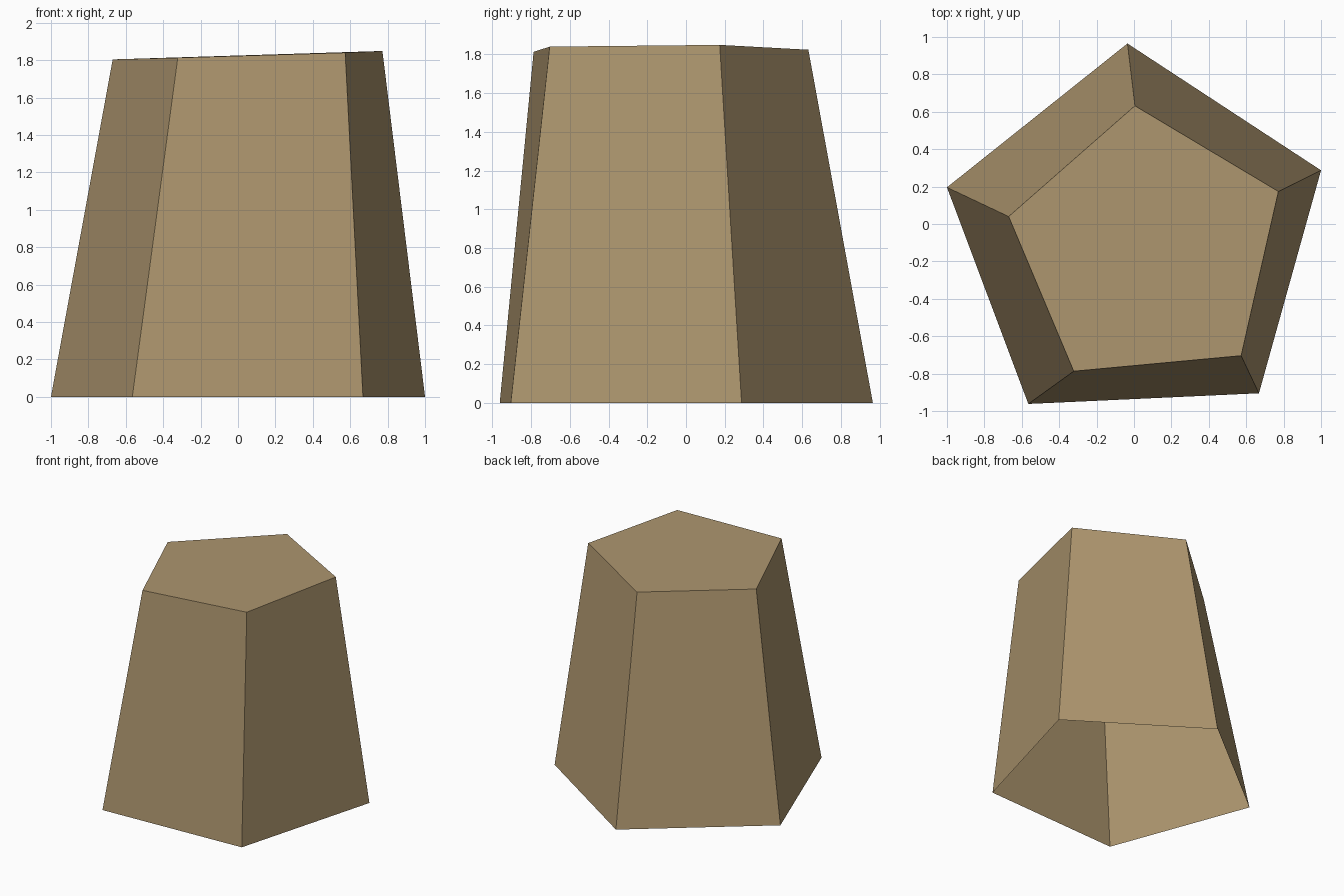
import bpy, bmesh

if "Cube" in bpy.data.objects:
    bpy.data.objects.remove(bpy.data.objects["Cube"])

# One flat tan colour
tan = bpy.data.materials.new("warm tan")
tan.diffuse_color = (0.42, 0.305, 0.158, 1)
tan.use_nodes = True
tan.node_tree.nodes["Principled BSDF"].inputs["Base Color"].default_value = tan.diffuse_color

# Slightly irregular pentagon outlines, counter-clockwise from the back corner
base = [(-0.035, 0.965), (-1.0, 0.196), (-0.565, -0.962), (0.668, -0.905), (1.0, 0.287)]
top = [(0.005, 0.632, 1.824), (-0.67, 0.04, 1.804), (-0.322, -0.787, 1.813),
       (0.573, -0.704, 1.84), (0.772, 0.174, 1.849)]

# Tapered shell: five walls and a tilted cap, open underneath
bm = bmesh.new()
low = [bm.verts.new((x, y, 0)) for x, y in base]
high = [bm.verts.new(p) for p in top]
for i in range(5):
    j = (i + 1) % 5
    bm.faces.new((low[i], low[j], high[j], high[i]))
bm.faces.new(high)
bm.normal_update()

mesh = bpy.data.meshes.new("tapered_stump")
bm.to_mesh(mesh)
bm.free()
mesh.materials.append(tan)
bpy.context.collection.objects.link(bpy.data.objects.new("tapered_stump", mesh))
